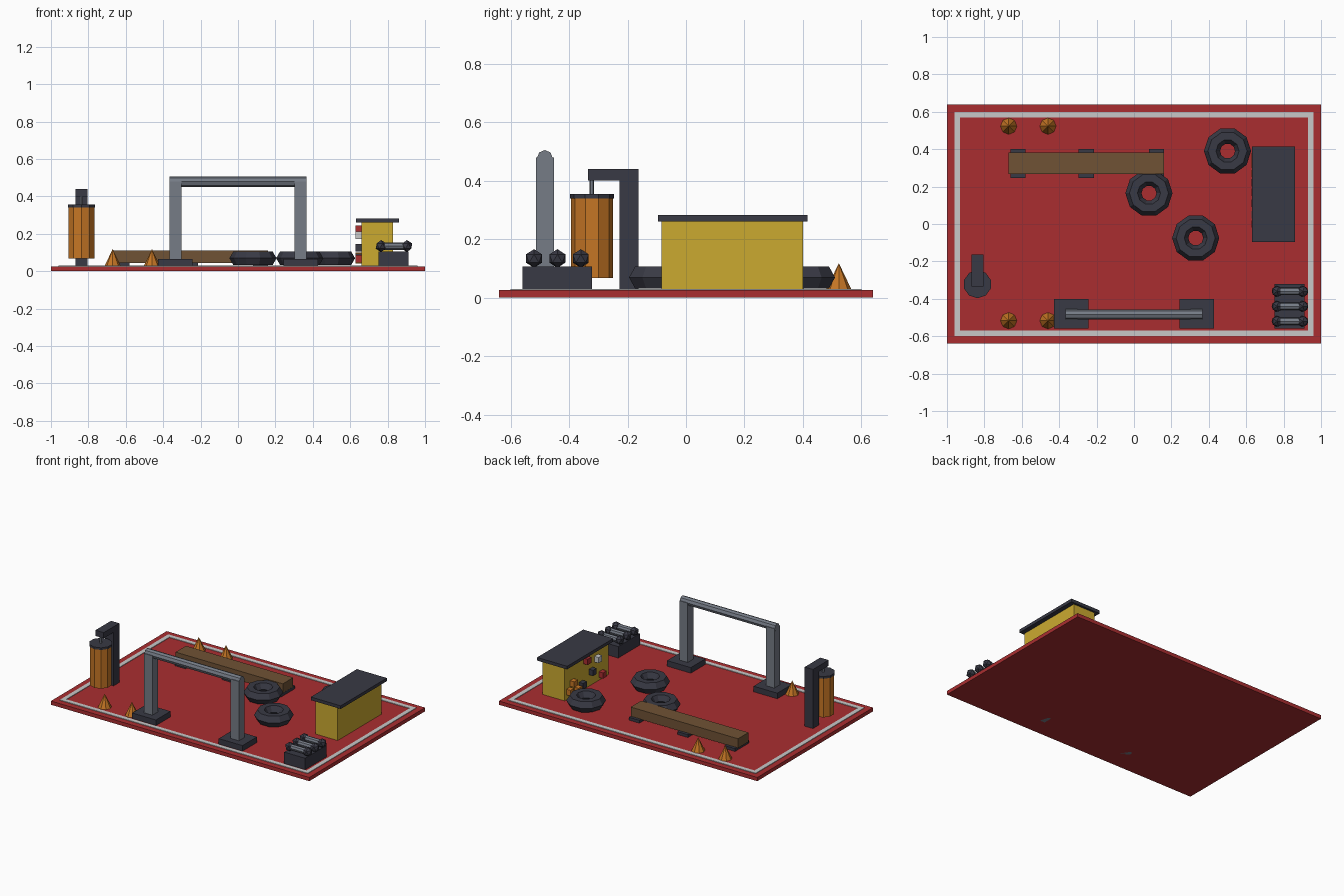
import bpy
from math import pi

cube = bpy.data.objects.get("Cube")
if cube:
    bpy.data.objects.remove(cube, do_unlink=True)


def material(name, r, g, b):
    m = bpy.data.materials.new(name)
    m.use_nodes = True
    m.diffuse_color = (r, g, b, 1)
    m.node_tree.nodes["Principled BSDF"].inputs["Base Color"].default_value = (r, g, b, 1)
    return m


RED = material("mat red", 0.40, 0.027, 0.03)
WHITE = material("line white", 0.58, 0.58, 0.58)
DARK = material("dark rubber", 0.04, 0.041, 0.058)
STEEL = material("steel grey", 0.18, 0.20, 0.24)
ORANGE = material("orange", 0.56, 0.18, 0.018)
YELLOW = material("yellow", 0.60, 0.40, 0.03)
WOOD = material("brown wood", 0.16, 0.085, 0.035)


def finish(name, mat):
    ob = bpy.context.object
    ob.name = name
    ob.data.materials.clear()
    ob.data.materials.append(mat)
    return ob


def box(name, mat, x, y, z):
    """Box from (low, high) ranges along each axis."""
    bpy.ops.mesh.primitive_cube_add(size=1, location=[sum(r) / 2 for r in (x, y, z)])
    ob = finish(name, mat)
    ob.scale = [r[1] - r[0] for r in (x, y, z)]
    bpy.ops.object.transform_apply(location=False, rotation=False, scale=True)
    return ob


def around(c, half):
    return (c - half, c + half)


def rod(name, mat, sides, radius, length, centre, rotation=(0, 0, 0)):
    bpy.ops.mesh.primitive_cylinder_add(vertices=sides, radius=radius, depth=length,
                                        location=centre, rotation=rotation)
    return finish(name, mat)


ALONG_X = (0, pi / 2, 0)
FLOOR = 0.026

# Floor mat with painted border
box("floor_mat", RED, (-1, 1), (-0.64, 0.64), (0, FLOOR))
for s, side in ((-1, "right"), (1, "left")):
    box("border_" + side, WHITE, around(s * 0.945, 0.015), (-0.6, 0.6), (0.022, 0.03))
for s, side in ((-1, "front"), (1, "back")):
    box("border_" + side, WHITE, (-0.93, 0.93), around(s * 0.585, 0.015), (0.022, 0.03))

# Pull-up bar
for s, side in ((-1, "right"), (1, "left")):
    x = s * 0.335
    box("bar_foot_" + side, DARK, around(x, 0.092), (-0.56, -0.40), (0.01, 0.065))
    box("bar_post_" + side, STEEL, around(x, 0.032), around(-0.483, 0.031), (0, 0.48))
rod("pull_up_bar", STEEL, 8, 0.027, 0.735, (0, -0.483, 0.478), ALONG_X)

# Punching bag on its stand
bx, by = -0.837, -0.322
box("bag_post", DARK, around(bx, 0.032), (-0.227, -0.163), (0.01, 0.44))
box("bag_arm", DARK, around(bx, 0.032), (-0.335, -0.2), (0.40, 0.44))
rod("bag_hanger", STEEL, 6, 0.008, 0.06, (bx, by, 0.375))
rod("bag_cap", DARK, 10, 0.075, 0.015, (bx, by, 0.3475))
rod("punching_bag", ORANGE, 10, 0.072, 0.275, (bx, by, 0.2055))

# Balance beam
box("balance_beam", WOOD, (-0.67, 0.16), (0.267, 0.382), (0.044, 0.11))
for i, x in enumerate((-0.62, -0.255, 0.12)):
    box(f"beam_support_{i + 1}", DARK, around(x, 0.041), (0.245, 0.402), (0.01, 0.046))

# Training cones
for x in (-0.67, -0.46):
    for y, side in ((-0.517, "front"), (0.523, "back")):
        bpy.ops.mesh.primitive_cone_add(vertices=8, radius1=0.044, depth=0.092,
                                        location=(x, y, FLOOR + 0.046))
        finish("cone_" + side, ORANGE)

# Tyres
for i, (x, y) in enumerate(((0.08, 0.165), (0.33, -0.075), (0.5, 0.39))):
    bpy.ops.mesh.primitive_torus_add(major_segments=10, minor_segments=6, major_radius=0.083,
                                     minor_radius=0.043, location=(x, y, 0.069))
    finish(f"tyre_{i + 1}", DARK)

# Climbing block with roof and grips
box("climbing_block", YELLOW, (0.66, 0.83), (-0.083, 0.40), (0.005, 0.262))
box("block_roof", DARK, (0.63, 0.862), (-0.095, 0.415), (0.26, 0.282))
grips = ((RED, 0.17, 0.225), (WHITE, 0.05, 0.192), (DARK, 0.11, 0.125), (ORANGE, 0.32, 0.125),
         (RED, 0.0, 0.065), (DARK, 0.22, 0.075), (ORANGE, 0.36, 0.08), (ORANGE, 0.27, 0.06))
for i, (mat, y, z) in enumerate(grips):
    box(f"grip_{i + 1}", mat, (0.628, 0.665), around(y, 0.02), around(z, 0.02))

# Dumbbell rack
box("dumbbell_rack", DARK, (0.75, 0.912), (-0.56, -0.322), (0.01, 0.106))
for i, y in enumerate((-0.52, -0.44, -0.36)):
    rod(f"dumbbell_handle_{i + 1}", STEEL, 8, 0.02, 0.14, (0.834, y, 0.134), ALONG_X)
    for x, side in ((0.765, "right"), (0.903, "left")):
        bpy.ops.mesh.primitive_ico_sphere_add(subdivisions=1, radius=0.032, location=(x, y, 0.134))
        finish(f"dumbbell_head_{side}_{i + 1}", DARK)
